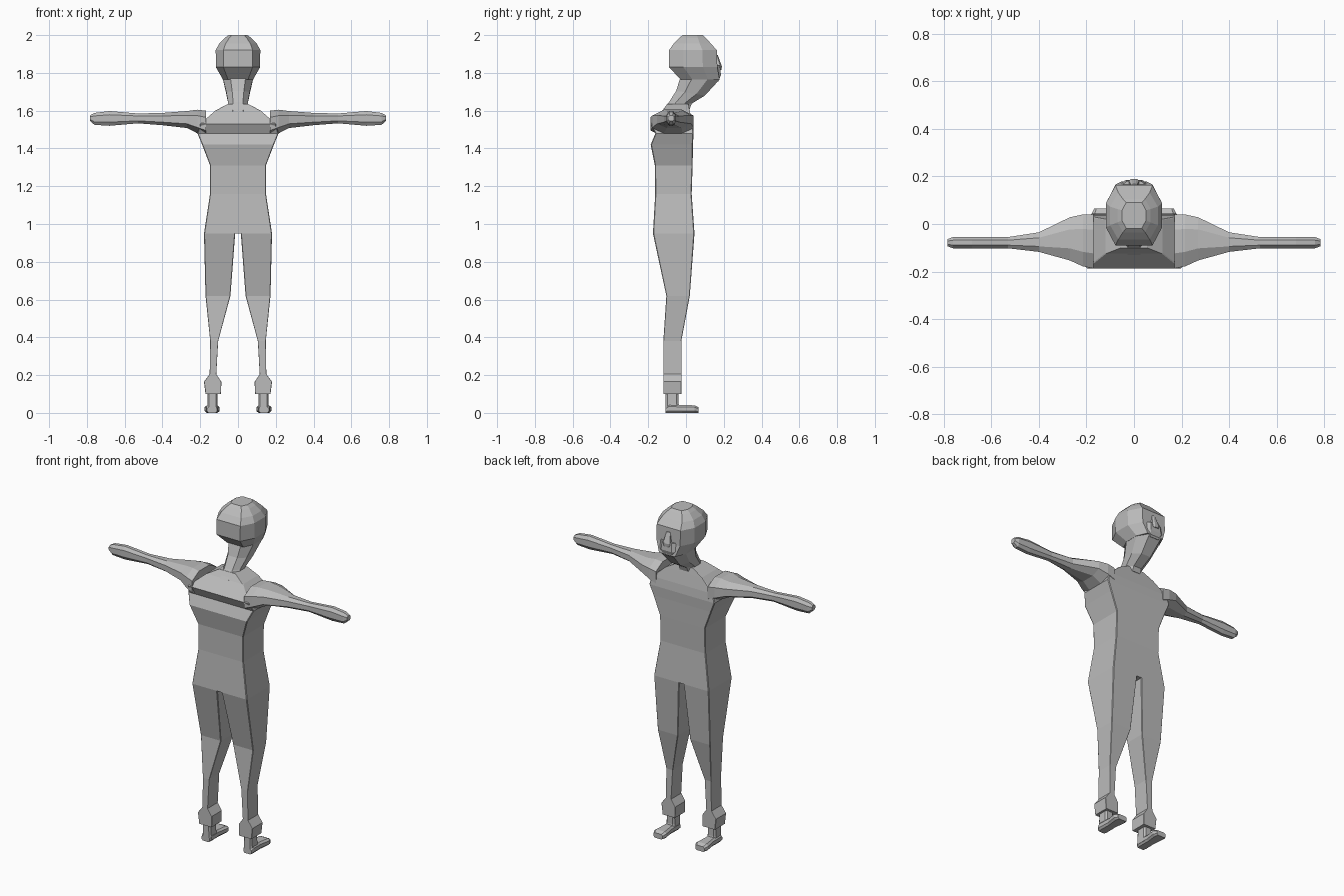
import bpy, bmesh

grey = bpy.data.materials.new("plain grey")
grey.diffuse_color = (0.5, 0.5, 0.5, 1)


def loft(name, rings, mirror=False):
    """Skin a list of equal-length point rings and cap both ends."""
    bm = bmesh.new()
    loops = [[bm.verts.new(p) for p in r] for r in rings]
    n = len(loops[0])
    for a, b in zip(loops, loops[1:]):
        for i in range(n):
            j = (i + 1) % n
            bm.faces.new((a[i], a[j], b[j], b[i]))
    bm.faces.new(loops[0][::-1])
    bm.faces.new(loops[-1])
    bmesh.ops.recalc_face_normals(bm, faces=bm.faces)
    me = bpy.data.meshes.new(name)
    bm.to_mesh(me)
    bm.free()
    me.materials.append(grey)
    ob = bpy.data.objects.new(name, me)
    bpy.context.collection.objects.link(ob)
    if mirror:
        ob.modifiers.new("Mirror", 'MIRROR')
    return ob


def octagon(u0, u1, v0, v1, cu, cv):
    """Rectangle with corners cut by fractions cu, cv of its size."""
    a, b = (u1 - u0) * cu, (v1 - v0) * cv
    return [(u0 + a, v0), (u1 - a, v0), (u1, v0 + b), (u1, v1 - b),
            (u1 - a, v1), (u0 + a, v1), (u0, v1 - b), (u0, v0 + b)]


def flat_ring(z, x0, x1, y0, y1, cu=0.04, cv=0.04):
    return [(u, v, z) for u, v in octagon(x0, x1, y0, y1, cu, cv)]


# torso: z, half width, back y, front y
torso = [(0.95, 0.18, -0.175, 0.045), (1.16, 0.148, -0.163, 0.03),
         (1.31, 0.148, -0.165, 0.035), (1.42, 0.19, -0.187, 0.037),
         (1.48, 0.215, -0.162, 0.04), (1.53, 0.20, -0.188, 0.035),
         (1.60, 0.12, -0.125, 0.02), (1.635, 0.055, -0.10, 0.012)]
loft("torso", [flat_ring(z, -w, w, a, b, 0.01, 0.02) for z, w, a, b in torso])

# legs: z, inner x, outer x, back y, front y
leg = [(0.10, 0.09, 0.172, -0.12, -0.025), (0.165, 0.088, 0.18, -0.12, -0.025),
       (0.205, 0.115, 0.15, -0.12, -0.025), (0.38, 0.105, 0.147, -0.12, -0.025),
       (0.62, 0.04, 0.172, -0.104, 0.02), (0.95, 0.015, 0.18, -0.175, 0.045)]
loft("leg", [flat_ring(*r, 0.02, 0.02) for r in leg], True)

# ankles and feet
loft("ankle", [flat_ring(z, 0.135 - w, 0.135 + w, -0.108, y, 0.15, 0.15)
               for z, w, y in ((0.01, 0.03, -0.03), (0.05, 0.027, -0.04),
                               (0.105, 0.025, -0.04))], True)
foot = [(-0.108, 0.026, 0.03), (-0.09, 0.032, 0.045), (-0.02, 0.03, 0.042),
        (0.045, 0.04, 0.04), (0.066, 0.03, 0.03)]
loft("foot", [[(u, y, v) for u, v in octagon(0.137 - w, 0.137 + w, 0, h, 0.15, 0.25)]
              for y, w, h in foot], True)

# arms: x, back y, front y, bottom z, top z
arm = [(0.17, -0.187, 0.04, 1.46, 1.60), (0.215, -0.178, 0.04, 1.48, 1.605),
       (0.27, -0.153, 0.028, 1.508, 1.598), (0.40, -0.117, -0.035, 1.523, 1.588),
       (0.53, -0.102, -0.055, 1.533, 1.585), (0.68, -0.102, -0.055, 1.52, 1.598),
       (0.76, -0.102, -0.055, 1.525, 1.588), (0.783, -0.094, -0.063, 1.545, 1.575)]
loft("arm", [[(x, u, v) for u, v in octagon(a, b, c, d, 0.28, 0.25)]
             for x, a, b, c, d in arm], True)

# neck leaning forward: half width, back (y, z), front (y, z)
neck = [(0.055, -0.13, 1.595, 0.02, 1.61), (0.052, -0.09, 1.645, 0.03, 1.637),
        (0.062, -0.052, 1.705, 0.10, 1.68), (0.08, -0.03, 1.775, 0.178, 1.765)]
loft("neck", [[(u, y0 + v * (y1 - y0), z0 + v * (z1 - z0))
               for u, v in octagon(-w, w, 0, 1, 0.25, 0.3)]
              for w, y0, z0, y1, z1 in neck])

# head: z, half width, back y, face y
head = [(1.765, 0.08, -0.028, 0.178), (1.83, 0.117, -0.09, 0.166),
        (1.92, 0.118, -0.09, 0.163), (1.955, 0.10, -0.065, 0.132),
        (1.985, 0.07, -0.035, 0.105), (2.0, 0.05, -0.018, 0.09)]
loft("head", [flat_ring(z, -w, w, a, b, 0.17, 0.3) for z, w, a, b in head])

# lower face with mouth and nose
loft("mouth", [flat_ring(z, -w, w, 0.10, y, 0.2, 0.2) for z, w, y in
               ((1.755, 0.045, 0.172), (1.79, 0.058, 0.185), (1.84, 0.05, 0.18))])
loft("nose", [flat_ring(z, -w, w, 0.12, y, 0.25, 0.1) for z, w, y in
              ((1.815, 0.02, 0.188), (1.835, 0.022, 0.19), (1.895, 0.012, 0.168))])
